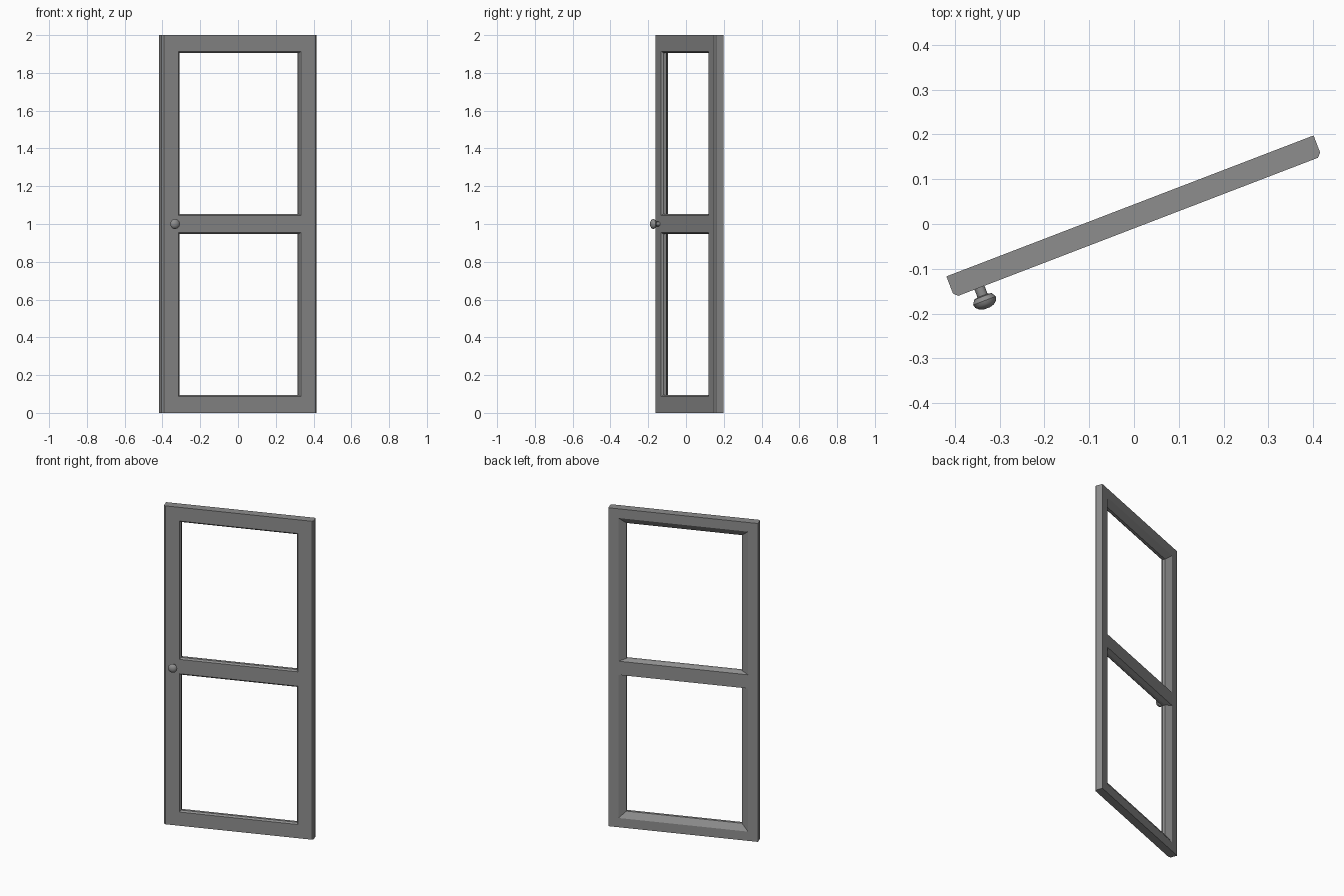
import bpy
import bmesh
import math
from mathutils import Matrix

cube = bpy.data.objects.get("Cube")
if cube:
    bpy.data.objects.remove(cube, do_unlink=True)

HALF_W, HALF_T, HEIGHT = 0.439, 0.025, 2.0
CHAMFER = 0.009
SWING = Matrix.Translation((0.0, 0.017, 0)) @ Matrix.Rotation(math.radians(21), 4, "Z")

grey = bpy.data.materials.new("door_grey")
grey.use_nodes = True
colour = (0.27, 0.27, 0.27, 1)
grey.diffuse_color = colour
grey.node_tree.nodes["Principled BSDF"].inputs["Base Color"].default_value = colour


def loft(name, rings, matrix=SWING):
    """Closed solid skinned through matching rings of points."""
    bm = bmesh.new()
    loops = [[bm.verts.new(p) for p in ring] for ring in rings]
    for a, b in zip(loops, loops[1:]):
        for i in range(len(a)):
            j = (i + 1) % len(a)
            bm.faces.new((a[i], a[j], b[j], b[i]))
    bm.faces.new(loops[0])
    bm.faces.new(loops[-1])
    bmesh.ops.recalc_face_normals(bm, faces=bm.faces)
    mesh = bpy.data.meshes.new(name)
    bm.to_mesh(mesh)
    bm.free()
    mesh.materials.append(grey)
    obj = bpy.data.objects.new(name, mesh)
    bpy.context.collection.objects.link(obj)
    obj.matrix_world = matrix
    return obj


# Door slab: front upright edges chamfered
half = [(HALF_W, HALF_T), (HALF_W, CHAMFER - HALF_T), (HALF_W - CHAMFER, -HALF_T)]
outline = half + [(-x, y) for x, y in reversed(half)]
door = loft("door_frame", [[(x, y, z) for x, y in outline] for z in (0, HEIGHT)])

# Two window openings: small front chamfer, wide splay at the back
# each section: depth, half width, bottom, top of the lower opening
SECTIONS = [
    (-0.05, 0.348, 0.086, 0.955),
    (-HALF_T, 0.348, 0.086, 0.955),
    (CHAMFER - HALF_T, 0.339, 0.095, 0.946),
    (0.001, 0.339, 0.095, 0.946),
    (HALF_T, 0.380, 0.058, 0.957),
    (0.05, 0.380, 0.058, 0.957),
]


def opening(name, flip):
    rings = []
    for y, w, low, high in SECTIONS:
        if flip:
            low, high = HEIGHT - high, HEIGHT - low
        rings.append([(-w, y, low), (w, y, low), (w, y, high), (-w, y, high)])
    return loft(name, rings)


for name, flip in (("lower_opening", False), ("upper_opening", True)):
    cutter = opening(name, flip)
    cutter.hide_render = True
    mod = door.modifiers.new(name, "BOOLEAN")
    mod.operation = "DIFFERENCE"
    mod.solver = "EXACT"
    mod.object = cutter
    bpy.context.view_layer.objects.active = door
    bpy.ops.object.modifier_apply(modifier=name)
    bpy.data.objects.remove(cutter, do_unlink=True)

# Round knob on a short stem, turned around the door's depth axis
KNOB_PROFILE = [(0.012, 0.002), (0.012, -0.019), (0.021, -0.021), (0.027, -0.031),
                (0.025, -0.039), (0.017, -0.046), (0.007, -0.049)]
SIDES = 12
angles = [2 * math.pi * i / SIDES for i in range(SIDES)]
rings = [[(r * math.cos(a), y, r * math.sin(a)) for a in angles] for r, y in KNOB_PROFILE]
knob = loft("knob", rings, SWING @ Matrix.Translation((-0.379, -HALF_T, 1.0)))
bpy.ops.object.select_all(action="DESELECT")
knob.select_set(True)
bpy.context.view_layer.objects.active = knob
bpy.ops.object.shade_smooth_by_angle(angle=math.radians(35))
